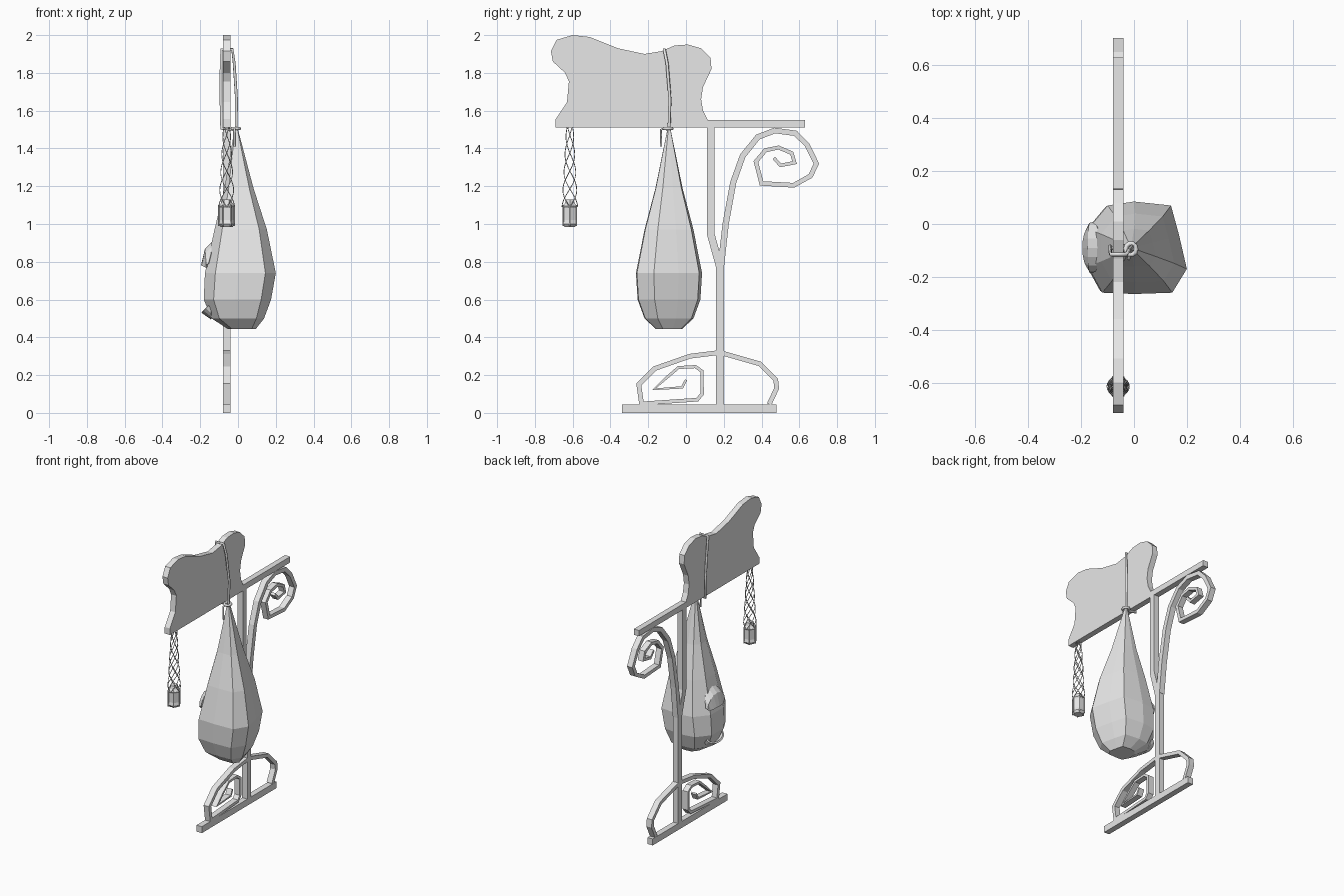
import bpy, bmesh, math
from mathutils import Vector

cube = bpy.data.objects.get("Cube")
if cube:
    bpy.data.objects.remove(cube, do_unlink=True)

grey = bpy.data.materials.new("light_grey")
grey.use_nodes = True
grey.diffuse_color = (0.8, 0.8, 0.8, 1)
grey.node_tree.nodes["Principled BSDF"].inputs["Base Color"].default_value = (0.8, 0.8, 0.8, 1)

PLANE_X, HALF = -0.06, 0.02      # the flat frame: centre and half thickness


def finish(name, bm):
    bmesh.ops.recalc_face_normals(bm, faces=bm.faces)
    mesh = bpy.data.meshes.new(name)
    bm.to_mesh(mesh)
    bm.free()
    mesh.materials.append(grey)
    obj = bpy.data.objects.new(name, mesh)
    bpy.context.collection.objects.link(obj)
    return obj


def loft(name, rings, closed=True, caps=True):
    """Skin a list of equal-length rings of points."""
    bm = bmesh.new()
    rows = [[bm.verts.new(p) for p in ring] for ring in rings]
    n = len(rows[0])
    for a, b in zip(rows, rows[1:]):
        for i in range(n if closed else n - 1):
            j = (i + 1) % n
            bm.faces.new((a[i], a[j], b[j], b[i]))
    if caps:
        bm.faces.new(rows[0])
        bm.faces.new(rows[-1])
    return finish(name, bm)


def plate(name, outline):
    """Flat plate from a (y, z) outline."""
    return loft(name, [[(PLANE_X + s * HALF, y, z) for y, z in outline] for s in (-1, 1)])


def box(name, y0, y1, z0, z1):
    return plate(name, [(y0, z0), (y1, z0), (y1, z1), (y0, z1)])


def band(name, path, w0, w1, half=HALF):
    """Rectangular bar following a (y, z) path, tapering from w0 to w1."""
    pts = [Vector(p) for p in path]
    rings = []
    for i, p in enumerate(pts):
        a = (p - pts[i - 1]).normalized() if i else None
        b = (pts[i + 1] - p).normalized() if i < len(pts) - 1 else None
        t = ((a or b) + (b or a)).normalized()
        n = Vector((-t.y, t.x))
        miter = 1 / max(0.6, n.dot(Vector((-(a or b).y, (a or b).x))))
        w = (w0 + (w1 - w0) * i / (len(pts) - 1)) * miter / 2
        l, r = p + n * w, p - n * w
        rings.append([(PLANE_X + s * half, q.x, q.y) for q, s in ((l, -1), (l, 1), (r, 1), (r, -1))])
    return loft(name, rings)


def rope(name, points, radius, cyclic=False):
    """Round cord converted to a mesh."""
    curve = bpy.data.curves.new(name, 'CURVE')
    curve.dimensions = '3D'
    curve.bevel_depth = radius
    curve.bevel_resolution = 1
    curve.use_fill_caps = True
    spline = curve.splines.new('POLY')
    spline.points.add(len(points) - 1)
    for sp, p in zip(spline.points, points):
        sp.co = (*p, 1)
    spline.use_cyclic_u = cyclic
    curve.materials.append(grey)
    obj = bpy.data.objects.new(name, curve)
    bpy.context.collection.objects.link(obj)
    return obj


# Sign board with wavy outline
plate("sign_board", [
    (-.69, 1.51), (-.69, 1.555), (-.63, 1.645), (-.62, 1.755), (-.64, 1.8), (-.705, 1.86),
    (-.715, 1.915), (-.685, 1.975), (-.6, 2), (-.51, 1.99), (-.36, 1.93), (-.22, 1.9),
    (-.13, 1.915), (-.06, 1.945), (.01, 1.95), (.08, 1.93), (.13, 1.88), (.135, 1.82),
    (.09, 1.725), (.08, 1.66), (.09, 1.6), (.115, 1.55), (.115, 1.51)])

# Post, beam and base
box("beam", .115, .63, 1.51, 1.55)
box("base_bar", -.34, .48, 0, .045)
box("post", .16, .2, .045, .8)
band("post_branch", [(.18, .77), (.13, .95), (.13, 1.51)], .04, .04)

# Scrolled bracket and base scrolls
band("bracket_scroll", [
    (.185, .78), (.21, 1), (.25, 1.22), (.3, 1.36), (.38, 1.46), (.47, 1.495), (.58, 1.48),
    (.64, 1.42), (.69, 1.32), (.66, 1.255), (.57, 1.205), (.4, 1.215), (.37, 1.33),
    (.42, 1.39), (.49, 1.405), (.56, 1.375), (.575, 1.325), (.5, 1.31), (.465, 1.35)], .034, .017)
band("base_arch", [
    (-.235, .045), (-.25, .15), (-.165, .235), (.02, .3), (.18, .32), (.39, .26),
    (.475, .175), (.48, .13), (.44, .045)], .025, .025)
band("base_scroll", [
    (-.23, .05), (.06, .07), (.085, .1), (.085, .22), (.05, .245), (-.04, .24), (-.11, .18),
    (-.17, .125), (-.02, .135), (0, .175)], .02, .012)

# Hanging teardrop pouch: one plan outline scaled at each height
plan = [(0, .175), (.14, .16), (.17, .05), (.2, -.08), (.145, -.17),
        (0, -.175), (-.12, -.17), (-.175, -.07), (-.175, .07), (-.1, .16)]
levels = [(.445, .4, .015), (.5, .74, -.01), (.6, .95, -.015), (.74, 1, 0),
          (.97, .74, .005), (1.19, .41, 0), (1.5, .05, -.01)]
loft("pouch", [[(cx + s * x, -.09 + s * y, z) for x, y in plan] for z, s, cx in levels])

# Hood and lip on the pouch
angles = [math.pi * i / 8 for i in range(9)]


def flap(name, arcs):
    rings = [[(x0 + dx * math.sin(a), -.09 + r * math.cos(a), z + h * math.sin(a)) for a in angles]
             for x0, dx, r, z, h in arcs]
    obj = loft(name, rings, closed=False, caps=False)
    mod = obj.modifiers.new("thickness", 'SOLIDIFY')
    mod.thickness = .012
    mod.offset = 0


flap("hood", [(-.155, .035, .09, .79, .125), (-.165, -.005, .09, .785, .08), (-.165, -.025, .075, .77, .01)])
flap("lip", [(-.14, 0, .08, .55, -.05), (-.155, -.035, .085, .57, -.035)])

# Rope over the sign, its knot and loose end
rope("sling_rope", [(-.01, -.09, 1.49), (-.008, -.085, 1.66), (-.02, -.1, 1.85), (-.03, -.115, 1.925),
                    (-.088, -.115, 1.925), (-.09, -.1, 1.8), (-.09, -.085, 1.65),
                    (-.088, -.09, 1.505), (-.02, -.1, 1.5)], .008)
rope("knot", [(-.012 + .02 * math.cos(a), -.095 + .022 * math.sin(a), 1.505)
              for a in (math.tau * i / 10 for i in range(10))], .009, True)
rope("rope_end", [(-.015, -.105, 1.505), (-.02, -.132, 1.5), (-.02, -.132, 1.41)], .006)

# Lantern: hexagonal body with bands and cap
LX, LY = -.06, -.615


def hexagon(r, z):
    return [(LX + r * math.cos(a), LY + r * math.sin(a), z) for a in (math.pi / 3 * i for i in range(6))]


loft("lantern_body", [hexagon(r, z) for r, z in
                      ((.032, .985), (.044, 1.0), (.038, 1.02), (.038, 1.085), (.044, 1.095),
                       (.03, 1.11), (.024, 1.13))])
for i in range(6):
    a = math.pi / 3 * i
    c, s = LX + .041 * math.cos(a), LY + .041 * math.sin(a)
    rope("lantern_bar", [(c, s, .99), (c, s, 1.1)], .004)

# Netting: crossing cords twisting both ways
for direction in (-1, 1):
    for k in range(4):
        cord = []
        for i in range(25):
            t = i / 24
            a = direction * t * math.tau * 1.1 + k * math.pi / 2
            r = .042 - .024 * t
            cord.append((LX + r * math.cos(a), LY + r * math.sin(a), 1.09 + .42 * t))
        rope("lantern_net", cord, .0022)
